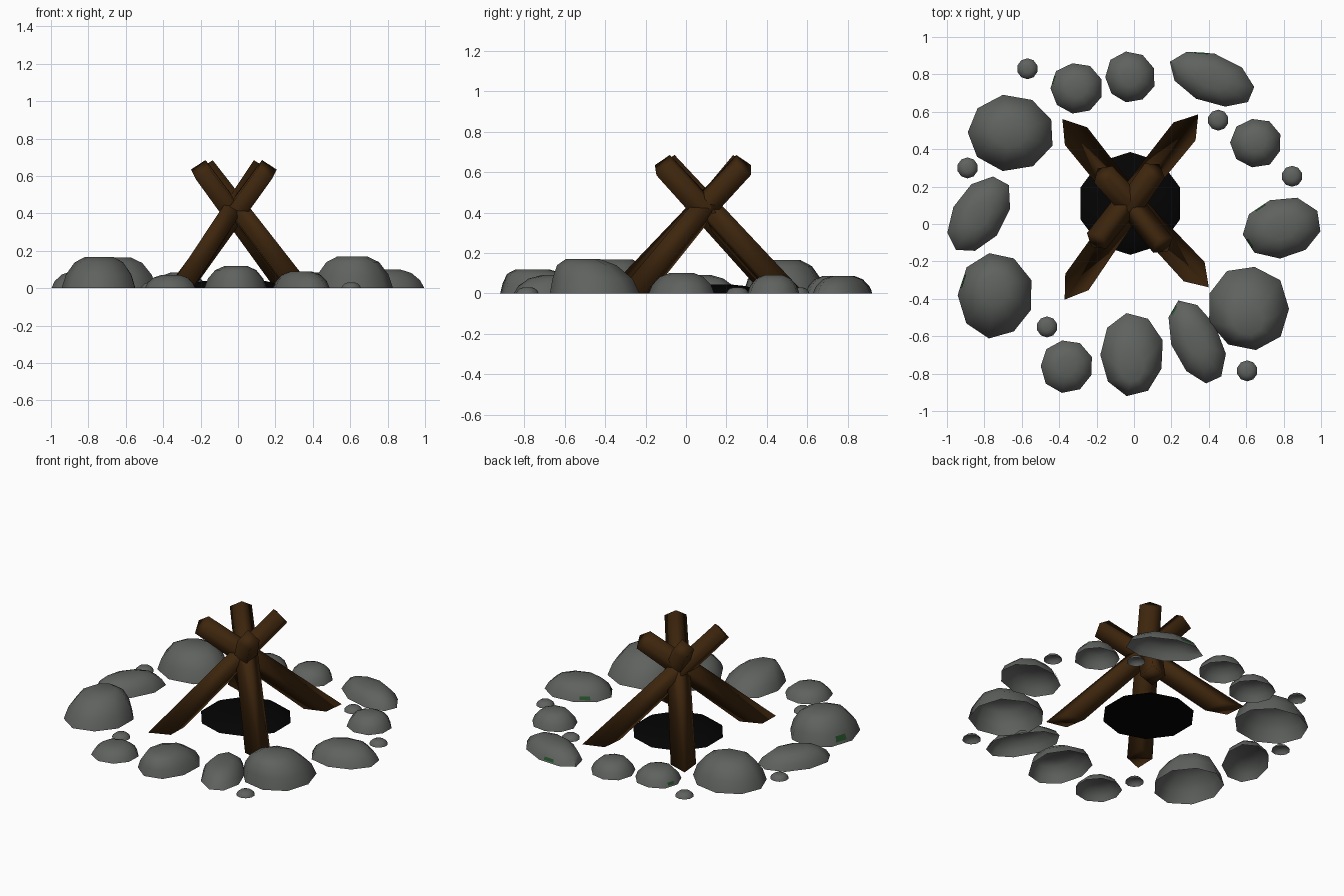
import bpy, bmesh, math, random
from mathutils import Vector, Matrix

if "Cube" in bpy.data.objects:
    bpy.data.objects.remove(bpy.data.objects["Cube"])

random.seed(4)


def material(name, rgb):
    m = bpy.data.materials.new(name)
    m.diffuse_color = (*rgb, 1)
    m.use_nodes = True
    m.node_tree.nodes["Principled BSDF"].inputs["Base Color"].default_value = m.diffuse_color
    return m


STONE = material("grey stone", (0.115, 0.122, 0.115))
WOOD = material("dark brown wood", (0.048, 0.019, 0.004))
ASH = material("black ash", (0.001, 0.001, 0.001))
MOSS = material("green moss", (0.02, 0.085, 0.025))


def finish(name, bm, mat, angle):
    bmesh.ops.recalc_face_normals(bm, faces=bm.faces)
    me = bpy.data.meshes.new(name)
    bm.to_mesh(me)
    bm.free()
    me.materials.append(mat)
    ob = bpy.data.objects.new(name, me)
    bpy.context.collection.objects.link(ob)
    bpy.ops.object.select_all(action='DESELECT')
    ob.select_set(True)
    bpy.context.view_layer.objects.active = ob
    bpy.ops.object.shade_smooth_by_angle(angle=math.radians(angle))
    return ob


def dome(name, x, y, a, b, h, turn, skew, mat, sides=9, jitter=0.03, closed=False):
    """Flat-topped dome on an elliptical outline; skew moves its peak along y."""
    bm = bmesh.new()
    rot = Matrix.Rotation(math.radians(turn), 3, 'Z')
    wobble = [1 + random.uniform(-jitter, jitter) for _ in range(sides)]
    rings = []
    for r, t in ((1, 0), (0.89, 0.43), (0.66, 0.82), (0.38, 1)):
        ring = []
        for i in range(sides):
            ang = math.tau * (i + 0.5) / sides
            p = rot @ Vector((a * r * wobble[i] * math.cos(ang),
                              b * r * wobble[i] * math.sin(ang), h * t))
            ring.append(bm.verts.new(p + Vector((x, y + skew * t * t, 0))))
        rings.append(ring)
    for lo, hi in zip(rings, rings[1:]):
        for i in range(sides):
            j = (i + 1) % sides
            bm.faces.new((lo[i], lo[j], hi[j], hi[i]))
    bm.faces.new(rings[-1])
    if closed:
        bm.faces.new(rings[0])
    ob = finish(name, bm, mat, 60)
    if ob.data.polygons[3 * sides].normal.z < 0:
        ob.data.flip_normals()
    return ob


# Ring of stones: x, y, half length, half width, height, turn, peak shift
stones = [
    (-0.66, 0.49, 0.235, 0.205, 0.165, 0, 0),
    (-0.83, 0.05, 0.23, 0.14, 0.09, 57, 0),
    (-0.74, -0.38, 0.20, 0.23, 0.168, 0, 0.03),
    (-0.36, -0.76, 0.142, 0.142, 0.07, 0, 0),
    (-0.01, -0.70, 0.17, 0.222, 0.118, 0, -0.06),
    (0.335, -0.63, 0.24, 0.132, 0.09, -66, 0),
    (0.61, -0.45, 0.22, 0.23, 0.17, 20, -0.06),
    (0.79, -0.02, 0.215, 0.162, 0.10, 10, 0),
    (0.655, 0.435, 0.138, 0.132, 0.09, 0, 0),
    (0.42, 0.775, 0.24, 0.13, 0.085, -22, 0),
    (-0.02, 0.785, 0.135, 0.14, 0.085, 0, 0),
    (-0.305, 0.725, 0.142, 0.14, 0.085, 0, 0),
]
ring = [dome(f"ring_stone_{i + 1}", *s, STONE) for i, s in enumerate(stones)]

# Pebbles between the stones
pebbles = [(-0.57, 0.83), (-0.89, 0.30), (-0.465, -0.55),
           (0.605, -0.785), (0.845, 0.255), (0.45, 0.555)]
for i, (x, y) in enumerate(pebbles):
    dome(f"pebble_{i + 1}", x, y, 0.056, 0.056, 0.03, 0, 0, STONE, 10, 0)

# Moss: thin plates lying on the lowest faces of some stones
moss_spots = [(0.665, 0.07), (0.645, -0.12), (0.225, -0.455), (-0.435, 0.735),
              (0.31, 0.885), (-0.92, -0.29)]
for k, (x, y) in enumerate(moss_spots):
    faces = [(ob.data, p) for ob in ring for p in ob.data.polygons[:9]]
    me, p = min(faces, key=lambda f: (f[1].center.xy - Vector((x, y))).length)
    bm = bmesh.new()
    bm.faces.new([bm.verts.new(p.center + (me.vertices[v].co - p.center) * 0.5
                               + p.normal * 0.005) for v in p.vertices])
    finish(f"moss_patch_{k + 1}", bm, MOSS, 30)

# Low mound of ash, closed underneath
dome("ash_bed", -0.02, 0.11, 0.28, 0.275, 0.045, 0, 0, ASH, 10, 0, True)


def log(name, foot, top):
    """Square log set edge-up: foot cut level with the ground, top cut square."""
    foot, top = Vector((*foot, 0)), Vector((*top, 0.635))
    axis = (top - foot).normalized()
    side = axis.cross(Vector((0, 0, 1))).normalized()
    up = side.cross(axis)
    corners = (side, up, -side, -up)
    bm = bmesh.new()
    high = [bm.verts.new(top + c * 0.066) for c in corners]
    low = []
    for c in corners:
        p = foot + c * 0.076
        low.append(bm.verts.new(p - axis * (p.z / axis.z)))   # slide to z = 0
    for i in range(4):
        j = (i + 1) % 4
        bm.faces.new((low[i], low[j], high[j], high[i]))
    bm.faces.new(low)
    bm.faces.new(high)
    finish(name, bm, WOOD, 180)


# Four logs leaning across each other
log("log_back_left", (-0.31, 0.47), (0.155, -0.113))
log("log_back_right", (0.27, 0.495), (-0.20, -0.09))
log("log_front_right", (0.322, -0.255), (-0.165, 0.265))
log("log_front_left", (-0.305, -0.31), (0.11, 0.285))
